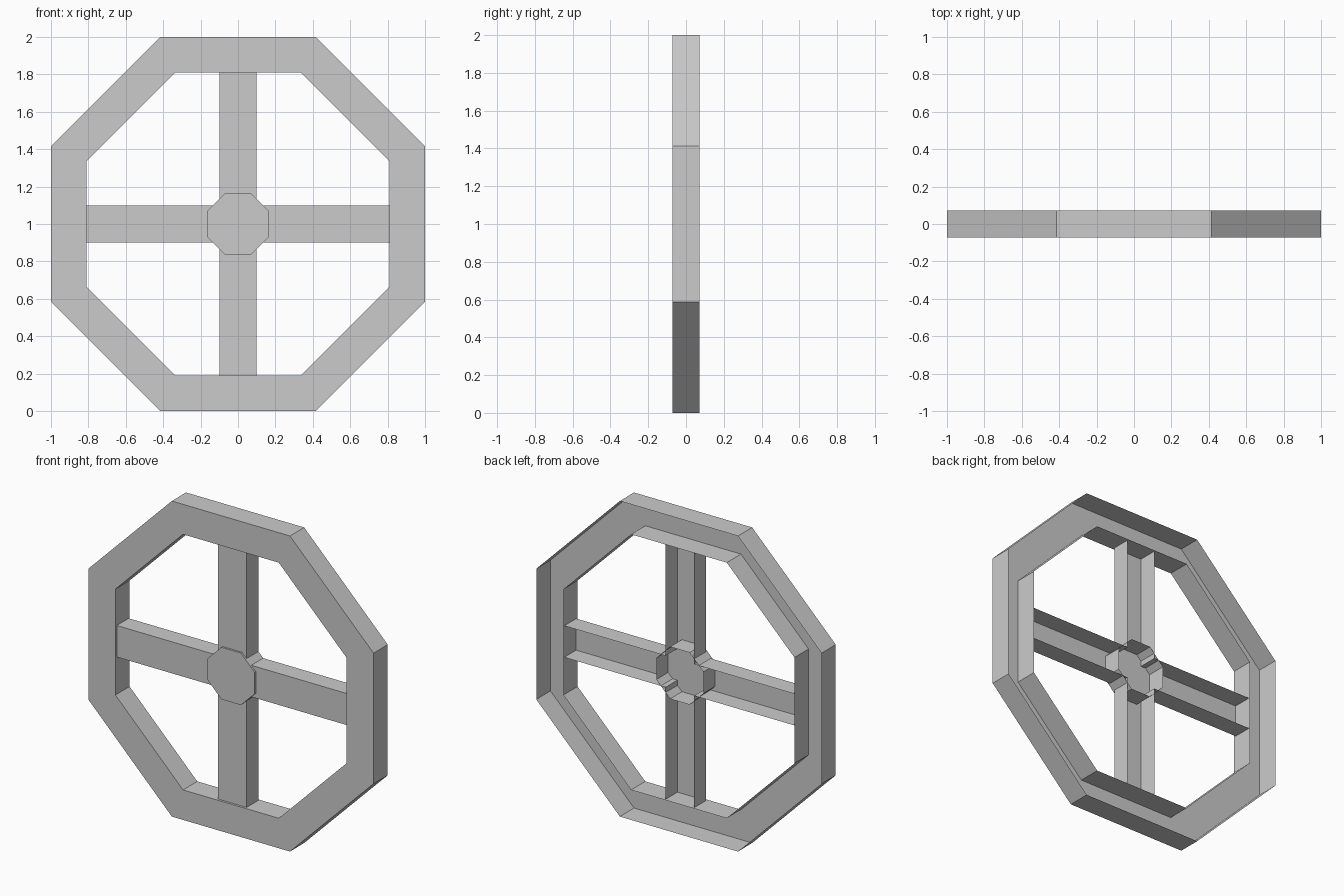
import bpy, math

if "Cube" in bpy.data.objects:
    bpy.data.objects.remove(bpy.data.objects["Cube"])

CZ = 1.0  # wheel centre height


def octagon(apothem):
    r = apothem / math.cos(math.pi / 8)
    return [(r * math.cos(math.pi / 8 + i * math.pi / 4),
             r * math.sin(math.pi / 8 + i * math.pi / 4)) for i in range(8)]


def make(name, verts, faces):
    mesh = bpy.data.meshes.new(name)
    mesh.from_pydata(verts, [], faces)
    mesh.update()
    obj = bpy.data.objects.new(name, mesh)
    bpy.context.collection.objects.link(obj)
    return obj


def at(points, y):
    return [(x, y, CZ + z) for x, z in points]


def open_shell(name, outline, front, back, skip=()):
    """Front face plus side walls, open at the back (outline counter-clockwise)."""
    n = len(outline)
    faces = [tuple(range(n))]
    for i in range(n):
        if i not in skip:
            j = (i + 1) % n
            faces.append((j, i, n + i, n + j))
    return make(name, at(outline, front) + at(outline, back), faces)


# Rim: front band with outer and inner walls, hollow at the back
outer, inner = octagon(1.0), octagon(0.81)
verts = at(outer, -0.071) + at(inner, -0.071) + at(outer, 0.071) + at(inner, 0.071)
faces = []
for i in range(8):
    j = (i + 1) % 8
    faces += [(i, j, 8 + j, 8 + i),            # front band
              (j, i, 16 + i, 16 + j),          # outer wall
              (8 + i, 8 + j, 24 + j, 24 + i)]  # inner wall
make("rim", verts, faces)

# Spokes: one cross-shaped channel reaching the rim, hollow at the back
w, e = 0.1, 0.81
cross = []
for k in range(4):
    c, s = round(math.cos(k * math.pi / 2)), round(math.sin(k * math.pi / 2))
    for x, z in ((w, -w), (e, -w), (e, w)):
        cross.append((x * c - z * s, x * s + z * c))
# arm ends are closed by the rim wall
open_shell("spokes", cross, -0.057, 0.062, skip=(1, 4, 7, 10))

# Hub: octagonal cap over the crossing, hollow at the back
open_shell("hub", octagon(0.165), -0.069, 0.062)
